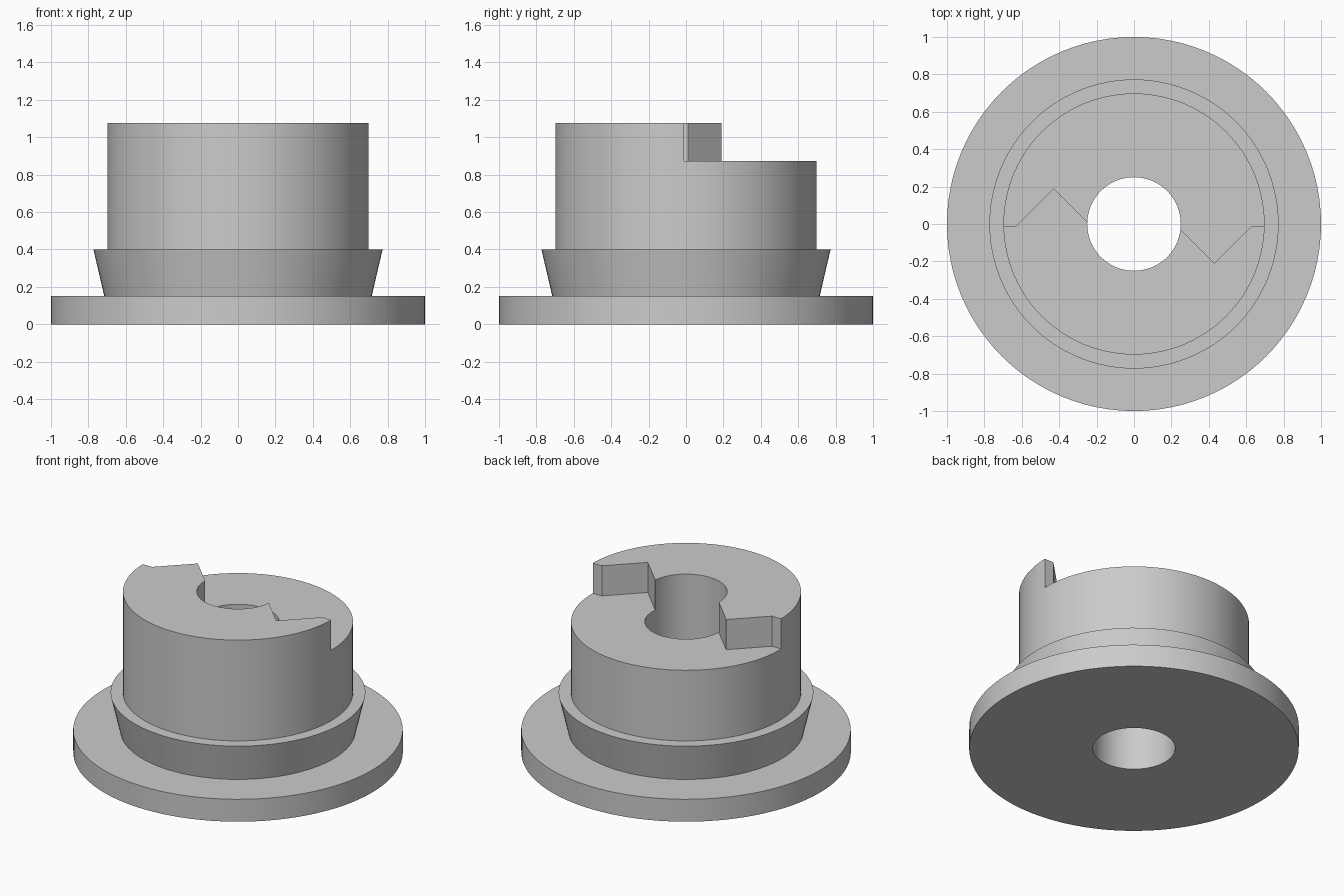
import bpy, bmesh, math

cube = bpy.data.objects.get("Cube")
if cube:
    bpy.data.objects.remove(cube, do_unlink=True)

grey = bpy.data.materials.new("plain grey")
grey.use_nodes = True
colour = (0.6, 0.6, 0.6, 1)
grey.diffuse_color = colour
grey.node_tree.nodes["Principled BSDF"].inputs["Base Color"].default_value = colour


def make_object(name, bm):
    bmesh.ops.recalc_face_normals(bm, faces=bm.faces)
    mesh = bpy.data.meshes.new(name)
    bm.to_mesh(mesh)
    bm.free()
    mesh.materials.append(grey)
    obj = bpy.data.objects.new(name, mesh)
    bpy.context.collection.objects.link(obj)
    return obj


def lathe(name, profile, steps=96):
    bm = bmesh.new()
    verts = [bm.verts.new((r, 0, z)) for r, z in profile]
    edges = [bm.edges.new((a, b)) for a, b in zip(verts, verts[1:] + verts[:1])]
    bmesh.ops.spin(bm, geom=verts + edges, axis=(0, 0, 1), cent=(0, 0, 0),
                   angle=math.tau, steps=steps, use_duplicate=False)
    bmesh.ops.remove_doubles(bm, verts=bm.verts, dist=1e-4)
    return make_object(name, bm)


def prism(name, outline, bottom, top):
    bm = bmesh.new()
    face = bm.faces.new([bm.verts.new((x, y, bottom)) for x, y in outline])
    moved = bmesh.ops.extrude_face_region(bm, geom=[face])["geom"]
    bmesh.ops.translate(bm, vec=(0, 0, top - bottom),
                        verts=[v for v in moved if isinstance(v, bmesh.types.BMVert)])
    return make_object(name, bm)


# Flange, flared collar and hub with a bore through the middle
hub = lathe("flanged_hub", [
    (0.25, 0), (1, 0), (1, 0.15), (0.715, 0.15), (0.773, 0.4),
    (0.698, 0.4), (0.698, 1.075), (0.25, 1.075)])

# Lowered back half with the zigzag coupling edge
cutter = prism("step_cutter", [
    (-1.2, -0.01), (-0.63, -0.01), (-0.43, 0.19), (0.43, -0.21),
    (0.63, -0.01), (1.2, -0.01), (1.2, 1.2), (-1.2, 1.2)][:3] + [
    (-0.23, -0.01), (0.23, -0.01)] + [
    (0.43, -0.21), (0.63, -0.01), (1.2, -0.01), (1.2, 1.2), (-1.2, 1.2)],
    0.873, 1.4)
cutter.hide_render = True
cut = hub.modifiers.new("step", "BOOLEAN")
cut.operation = "DIFFERENCE"
cut.solver = "EXACT"
cut.object = cutter

# Apply the cut and shade the round walls smooth
bpy.ops.object.select_all(action="DESELECT")
hub.select_set(True)
bpy.context.view_layer.objects.active = hub
bpy.ops.object.modifier_apply(modifier=cut.name)
bpy.data.objects.remove(cutter, do_unlink=True)
bpy.ops.object.shade_smooth_by_angle(angle=math.radians(30))
